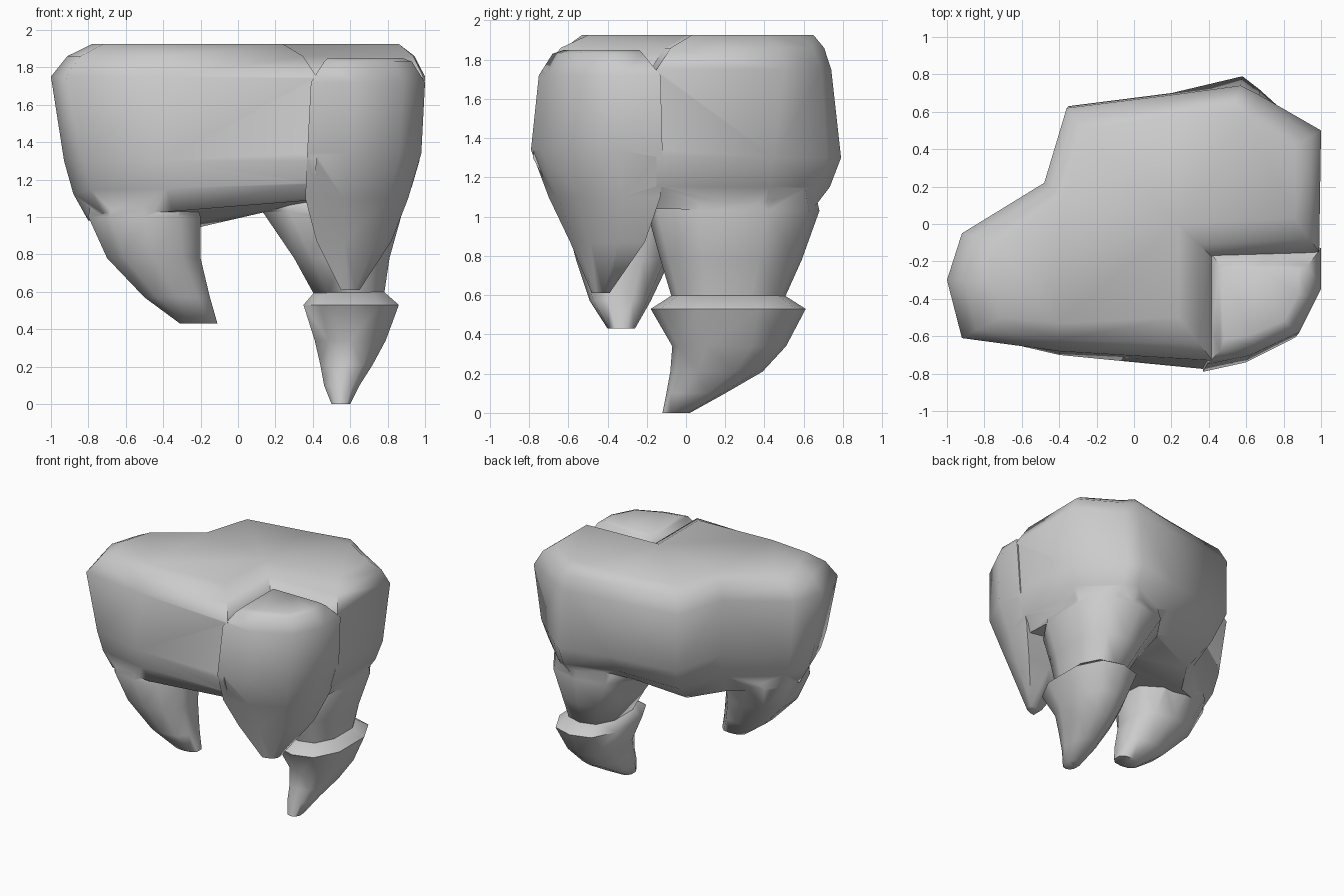
import bpy, bmesh, math

if "Cube" in bpy.data.objects:
    bpy.data.objects.remove(bpy.data.objects["Cube"])


def loft(name, rings):
    """Skin a list of equal-length rings (top to bottom) and cap both ends."""
    bm = bmesh.new()
    vs = [[bm.verts.new(p) for p in r] for r in rings]
    n = len(rings[0])
    for a, b in zip(vs, vs[1:]):
        for i in range(n):
            j = (i + 1) % n
            bm.faces.new((a[i], b[i], b[j], a[j]))
    bm.faces.new(vs[0])
    bm.faces.new(vs[-1][::-1])
    bmesh.ops.triangulate(bm, faces=bm.faces)
    bmesh.ops.recalc_face_normals(bm, faces=bm.faces)
    me = bpy.data.meshes.new(name)
    bm.to_mesh(me)
    bm.free()
    ob = bpy.data.objects.new(name, me)
    bpy.context.collection.objects.link(ob)
    return ob


def activate(ob):
    bpy.ops.object.select_all(action='DESELECT')
    ob.select_set(True)
    bpy.context.view_layer.objects.active = ob


def smooth(ob, angle):
    activate(ob)
    bpy.ops.object.shade_smooth_by_angle(angle=math.radians(angle))


def fuse(body, part):
    """Merge a part into the body so that no inner walls remain."""
    activate(body)
    m = body.modifiers.new("fuse", 'BOOLEAN')
    m.operation, m.solver, m.object = 'UNION', 'EXACT', part
    bpy.ops.object.modifier_apply(modifier=m.name)
    bpy.data.objects.remove(part)


def boxed(shape, z, x0, x1, y0, y1):
    """Fit a -1..1 outline into a box at height z."""
    return [((x0 + x1) / 2 + u * (x1 - x0) / 2,
             (y0 + y1) / 2 + v * (y1 - y0) / 2, z) for u, v in shape]


def flat(outline, z):
    return [(x, y, z) for x, y in outline]


# Crown: notched outline, bevelled top rim, uneven underside
top = [(.24, -.5), (.24, 0), (.86, .03), (.86, .42), (.6, .58), (.54, .65),
       (.2, .58), (-.27, .5), (-.38, .14), (-.72, -.1), (-.78, -.3),
       (-.72, -.5), (-.4, -.53)]
rim = [(.42, -.73), (.42, -.18), (.99, -.15), (1, .5), (.67, .69), (.57, .74),
       (.2, .69), (-.36, .62), (-.48, .22), (-.92, -.05), (-1, -.3),
       (-.92, -.61), (-.4, -.68)]
waist = [(.42, -.78), (.42, -.18), (.97, -.15), (.97, .45), (.67, .72),
         (.58, .79), (.2, .7), (-.35, .63), (-.46, .2), (-.87, -.08),
         (-.93, -.3), (-.83, -.6), (-.4, -.7)]
base = [(.4, -.62, 1.09), (.42, -.18, 1.09), (.86, -.15, 1.04), (.85, .38, 1.03),
        (.66, .6, 1.03), (.56, .64, 1.03), (.15, .44, 1.03), (-.23, .32, .94),
        (-.4, .06, .94), (-.74, -.1, .98), (-.8, -.3, .98), (-.72, -.56, 1.02),
        (-.35, -.62, 1.03)]
shoulder = [(a + (c - a) * .6, b + (d - b) * .6) for (a, b), (c, d) in zip(top, rim)]
hip = [(a + (c - a) * .38, b + (d - b) * .38, 1.3 + (z - 1.3) * .55)
       for (a, b), (c, d, z) in zip(waist, base)]
crown = loft("crown_and_roots", [flat(top, 1.925), flat(shoulder, 1.86),
                                 flat(rim, 1.75), flat(waist, 1.3), hip, base])

# Front right cusp that runs down into its own root
cusp = [(-1, -1), (-.25, -.85), (.62, -.45), (1, .3), (1, 1), (0, 1), (-1, 1)]
front_root = loft("front_cusp_root", [boxed(cusp, *r) for r in (
    (1.85, .48, .88, -.62, -.24),
    (1.83, .46, .93, -.68, -.22),
    (1.72, .39, 1.0, -.75, -.13),
    (1.34, .37, .98, -.79, -.12),
    (1.10, .36, .91, -.70, -.13),
    (.87, .42, .82, -.59, -.21),
    (.61, .55, .65, -.48, -.39))])

# Rounded root section
c = .62
rnd = [(1, -.4), (1, .4), (c, .88), (0, 1), (-c, .88), (-1, .4), (-1, -.4),
       (-c, -.88), (0, -1), (c, -.88)]

# Left root curving inwards
left_root = loft("left_root", [boxed(rnd, *r) for r in (
    (1.30, -.76, -.30, -.56, -.06),
    (1.00, -.80, -.20, -.62, .02),
    (.78, -.70, -.20, -.56, -.08),
    (.57, -.50, -.15, -.49, -.18),
    (.43, -.31, -.11, -.40, -.26))])

# Back right root stump under the crown
back_root = loft("back_root", [boxed(rnd, *r) for r in (
    (1.30, .20, .84, -.10, .62),
    (1.03, .13, .88, -.20, .68),
    (.78, .30, .81, -.13, .59),
    (.58, .41, .78, -.07, .50))])

for part in (front_root, left_root, back_root):
    fuse(crown, part)
smooth(crown, 65)

# Flared, hooked tip of the back root
tip = loft("back_root_tip", [boxed(rnd, *r) for r in (
    (.60, .41, .78, -.07, .50),
    (.53, .35, .86, -.18, .61),
    (.34, .41, .79, -.07, .51),
    (.21, .44, .72, -.08, .39),
    (.10, .46, .65, -.10, .20),
    (.00, .50, .60, -.12, .02))])
smooth(tip, 65)
